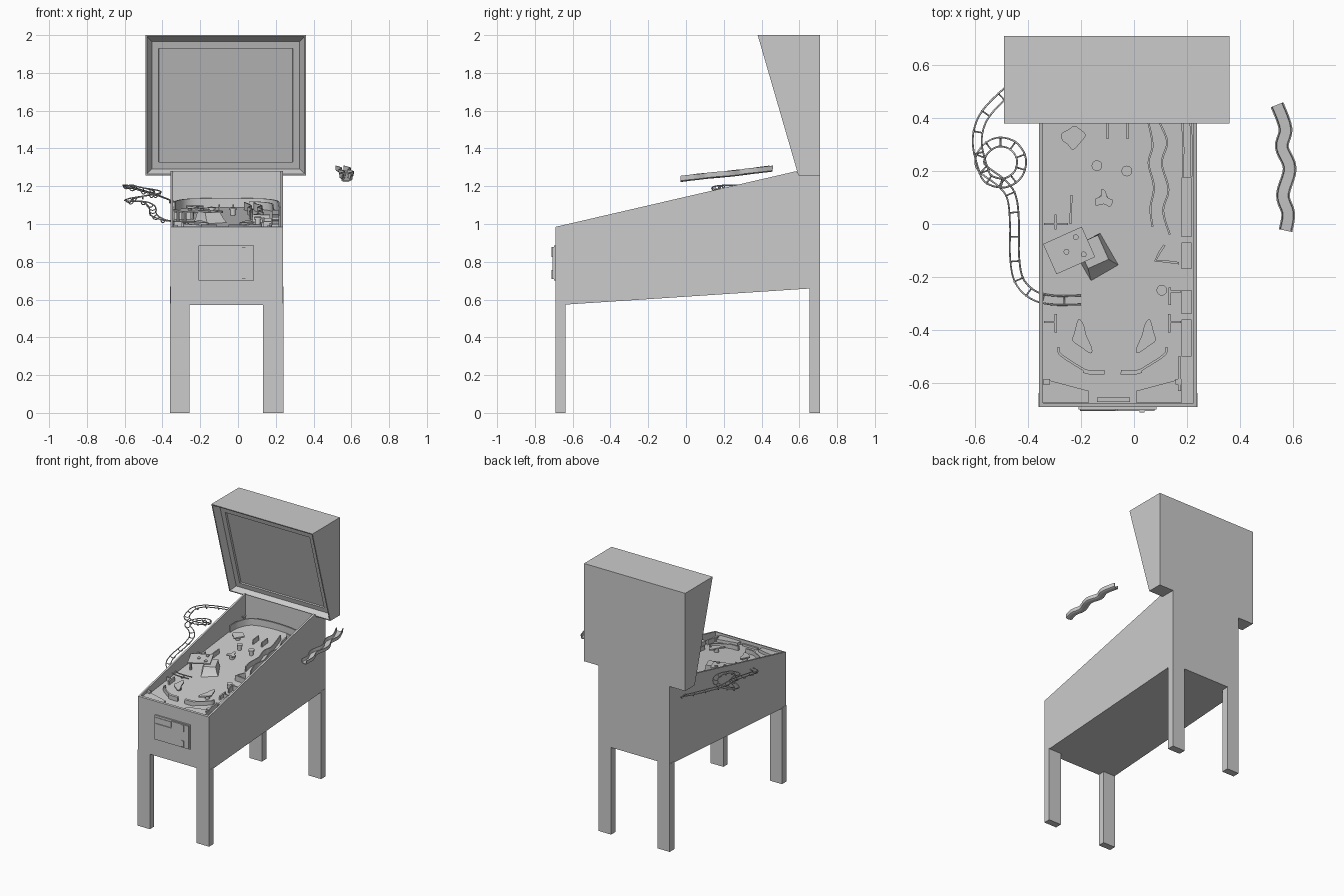
import bpy, bmesh, math
from mathutils import Vector, geometry

if "Cube" in bpy.data.objects:
    bpy.data.objects.remove(bpy.data.objects["Cube"])


def pf(y):
    """Height of the sloped playfield at depth y."""
    return 1.025 + 0.11 * y


def loft(name, rings, smooth=False):
    """Skin a list of equal closed rings and cap both ends."""
    bm = bmesh.new()
    rows = [[bm.verts.new(p) for p in r] for r in rings]
    n = len(rows[0])
    for a, b in zip(rows, rows[1:]):
        for i in range(n):
            j = (i + 1) % n
            bm.faces.new((a[i], a[j], b[j], b[i]))
    bm.faces.new(rows[0][::-1])
    bm.faces.new(rows[-1])
    bmesh.ops.recalc_face_normals(bm, faces=bm.faces)
    me = bpy.data.meshes.new(name)
    bm.to_mesh(me)
    bm.free()
    ob = bpy.data.objects.new(name, me)
    bpy.context.collection.objects.link(ob)
    if smooth:
        bpy.ops.object.select_all(action='DESELECT')
        ob.select_set(True)
        bpy.context.view_layer.objects.active = ob
        bpy.ops.object.shade_smooth_by_angle(angle=math.radians(40))
    return ob


def side_prism(name, prof, x0, x1):
    return loft(name, [[(x, y, z) for y, z in prof] for x in (x0, x1)])


def box(name, x0, x1, y0, y1, z0, z1):
    return side_prism(name, [(y0, z0), (y1, z0), (y1, z1), (y0, z1)], x0, x1)


def plan(name, pts, h, base=-0.003, smooth=False):
    """Extrude an outline seen from above, following the playfield slope."""
    return loft(name, [[(x, y, pf(y) + d) for x, y in pts] for d in (base, h)], smooth)


def block(name, x0, x1, y0, y1, h):
    return plan(name, [(x0, y0), (x1, y0), (x1, y1), (x0, y1)], h)


def spline(pts, steps=6, closed=False):
    """Catmull-Rom points through a short list of control points."""
    P = [Vector(p) for p in pts]
    n = len(P)
    out = []
    for i in range(n if closed else n - 1):
        q = [P[(i + k) % n] if closed else P[min(max(i + k, 0), n - 1)] for k in (-1, 0, 1, 2)]
        for s in range(steps):
            t = s / steps
            out.append(0.5 * (2 * q[1] + (q[2] - q[0]) * t + (2 * q[0] - 5 * q[1] + 4 * q[2] - q[3]) * t * t
                              + (3 * q[1] - q[0] - 3 * q[2] + q[3]) * t ** 3))
    if not closed:
        out.append(P[-1])
    return out


def sides(path):
    """Horizontal normal at every path point."""
    res = []
    for i in range(len(path)):
        d = path[min(i + 1, len(path) - 1)] - path[max(i - 1, 0)]
        res.append(Vector((-d.y, d.x)).normalized())
    return res


def wall(name, pts, t, h, steps=6):
    path = spline(pts, steps)
    nor = sides(path)
    outline = [p + n * t / 2 for p, n in zip(path, nor)] + [p - n * t / 2 for p, n in zip(path, nor)][::-1]
    return plan(name, [tuple(p) for p in outline], h, smooth=steps > 1)


def disc(x, y, r, n=20):
    return [(x + r * math.cos(math.tau * i / n), y + r * math.sin(math.tau * i / n)) for i in range(n)]


def tube(name, paths, r):
    cu = bpy.data.curves.new(name, 'CURVE')
    cu.dimensions = '3D'
    cu.bevel_depth, cu.bevel_resolution, cu.use_fill_caps = r, 1, True
    for path in paths:
        sp = cu.splines.new('POLY')
        sp.points.add(len(path) - 1)
        for pt, p in zip(sp.points, path):
            pt.co = (*p, 1)
    ob = bpy.data.objects.new(name, cu)
    bpy.context.collection.objects.link(ob)


# cabinet: solid core with sunken playfield, plus side panels and legs
XL, XR = -0.358, 0.238
core = [(-0.69, 0.57), (-0.69, 0.985), (-0.675, 0.988), (-0.675, pf(-0.675)), (0.58, pf(0.58)),
        (0.58, 1.278), (0.6, 1.257), (0.71, 1.257), (0.71, 0.662)]
side = [(-0.69, 0.57), (-0.69, 0.985), (0.585, 1.28), (0.6, 1.257), (0.71, 1.257), (0.71, 0.662)]
side_prism("cabinet_core", core, XL + 0.014, XR - 0.014)
side_prism("left_side_panel", side, XL, XL + 0.014)
side_prism("right_side_panel", side, XR - 0.014, XR)
for nm, y0, y1, top in (("front", -0.69, -0.638, 0.58), ("back", 0.655, 0.71, 0.668)):
    box(nm + "_left_leg", XL - 0.002, -0.258, y0, y1, 0, top)
    box(nm + "_right_leg", 0.133, XR + 0.002, y0, y1, 0, top)

# backbox with sloped front, flared frame and recessed glass
def slant(inset, d):
    x0, x1, z0, z1 = -0.49 + inset, 0.36 - inset, 1.257 + inset, 2.0 - inset
    f = lambda z: 0.595 - (z - 1.257) * 0.29 + d
    return [(x0, f(z0), z0), (x1, f(z0), z0), (x1, f(z1), z1), (x0, f(z1), z1)]

back = [(x, 0.71, z) for x, y, z in slant(0, 0)]
loft("backbox", [back, slant(0, 0), slant(0.008, 0), slant(0.034, 0.045), slant(0.07, 0.045), slant(0.072, 0.06)])

# coin door
box("coin_door", -0.21, 0.085, -0.7, -0.688, 0.7, 0.885)
door = [(-0.203, 0.708), (0.078, 0.708), (0.078, 0.878), (-0.065, 0.878), (-0.065, 0.825), (-0.203, 0.825)]
loft("coin_door_plate", [[(x, y, z) for x, z in door] for y in (-0.699, -0.706)])
box("coin_door_upper_plate", -0.203, -0.07, -0.704, -0.699, 0.831, 0.87)
for i, (z0, z1) in enumerate(((0.825, 0.877), (0.71, 0.757))):
    box(f"coin_slot_{i}", 0.02, 0.04, -0.712, -0.705, z0, z1)

# bumpers and irregular plastics
for i, (x, y) in enumerate(((-0.14, 0.22), (-0.027, 0.2), (0.105, -0.25))):
    plan(f"bumper_{i}", disc(x, y, 0.014), 0.03, smooth=True)
    plan(f"bumper_cap_{i}", disc(x, y, 0.02), 0.04, 0.028, smooth=True)
blobs = {
    "rear_plastic": [(-0.275, 0.34), (-0.25, 0.355), (-0.225, 0.37), (-0.2, 0.355), (-0.182, 0.335), (-0.2, 0.31),
                     (-0.23, 0.28), (-0.25, 0.3), (-0.27, 0.315)],
    "centre_plastic": [(-0.125, 0.13), (-0.108, 0.125), (-0.1, 0.1), (-0.08, 0.09), (-0.09, 0.065), (-0.115, 0.075),
                       (-0.145, 0.07), (-0.145, 0.095), (-0.125, 0.105)],
    "left_sling": [(-0.21, -0.36), (-0.19, -0.38), (-0.18, -0.42), (-0.158, -0.47), (-0.165, -0.488),
                   (-0.2, -0.465), (-0.232, -0.44), (-0.225, -0.41)],
}
MX = -0.15  # twice the mirror line of the lower playfield
blobs["right_sling"] = [(MX - x, y) for x, y in blobs["left_sling"]]
for nm, pts in blobs.items():
    plan(nm, [tuple(p) for p in spline(pts, 3, True)], 0.035, 0.025)
    cx, cy = sum(p[0] for p in pts) / len(pts), sum(p[1] for p in pts) / len(pts)
    plan(nm + "_post", disc(cx, cy, 0.018, 12), 0.026)

# lane guides, flippers and aprons, mirrored left and right
for nm, m in (("left", lambda x: x), ("right", lambda x: MX - 0.012 - x)):
    wall(nm + "_lane_guide", [(m(x), y) for x, y in ((-0.285, -0.465), (-0.275, -0.495), (-0.185, -0.553))], 0.009, 0.03)
    wall(nm + "_flipper", [(m(-0.19), -0.554), (m(-0.165), -0.56), (m(-0.112), -0.56)], 0.016, 0.032)
    wall(nm + "_outlane_post", [(m(-0.295), -0.34), (m(-0.295), -0.41)], 0.01, 0.03, 1)
    wall(nm + "_outlane_bar", [(m(-0.34), -0.37), (m(-0.3), -0.37)], 0.006, 0.03, 1)
    plan(nm + "_apron", [(m(-0.343), -0.607), (m(-0.32), -0.59), (m(-0.17), -0.63), (m(-0.17), -0.674),
                         (m(-0.343), -0.674)], 0.022)
    block(nm + "_apron_post", m(-0.33) - 0.012, m(-0.33) + 0.012, -0.605, -0.585, 0.035)
block("drain_tray", -0.14, -0.015, -0.672, -0.655, 0.015)

# straight guides around the field
for i, (a, b) in enumerate((((-0.1, 0.32), (-0.1, 0.39)), ((-0.025, 0.32), (-0.025, 0.39)), ((-0.236, 0.11), (-0.24, 0)),
                            ((-0.296, 0.035), (-0.296, -0.02)), ((-0.34, 0), (-0.25, 0)),
                            ((0.135, -0.24), (0.135, -0.305)), ((0.14, -0.255), (0.178, -0.255)))):
    wall(f"guide_{i}", [a, b], 0.008, 0.035, 1)

# shooter lane blocks on the right
for i, (y0, y1) in enumerate(((-0.05, 0.175), (-0.17, -0.07), (-0.34, -0.25), (-0.5, -0.36))):
    block(f"shooter_lane_block_{i}", 0.18, 0.217, y0, y1, 0.03)
wall("shooter_lane_wall", [(0.172, -0.5), (0.172, -0.63)], 0.01, 0.035, 1)
wall("right_target_bank", [(0.115, -0.08), (0.095, -0.11), (0.08, -0.14), (0.11, -0.14), (0.17, -0.148)], 0.009, 0.04, 1)

# arch and winding walls of the rear lanes
wall("rear_arch", [(-0.335, 0.38), (-0.32, 0.46), (-0.25, 0.54), (-0.06, 0.565), (0.13, 0.54), (0.2, 0.46), (0.215, 0.36),
                   (0.217, 0.18)], 0.008, 0.05)
wall("rear_inner_arch", [(0.06, 0.5), (0.13, 0.47), (0.175, 0.41), (0.185, 0.33), (0.185, 0.18)], 0.008, 0.04)
wall("winding_wall_left", [(0.035, 0.46), (0.05, 0.4), (0.07, 0.3), (0.055, 0.23), (0.075, 0.14), (0.062, 0.06), (0.07, -0.01)], 0.007, 0.04)
wall("winding_wall_right", [(0.085, 0.46), (0.095, 0.39), (0.125, 0.31), (0.105, 0.23), (0.13, 0.13), (0.11, 0.05),
                            (0.135, -0.04)], 0.007, 0.04)

# central toy: tilted plate on posts and a flared ramp
def turned(cx, cy, w, d, a):
    c, s = math.cos(a), math.sin(a)
    return [(cx + x * w * c - y * d * s, cy + x * w * s + y * d * c)
            for x, y in ((-.5, -.5), (.5, -.5), (.5, .5), (-.5, .5))]

A = math.radians(24)
plan("toy_plate", turned(-0.245, -0.1, 0.16, 0.125, A), 0.062, 0.054)
for i, (x, y) in enumerate(turned(-0.245, -0.1, 0.12, 0.09, A)):
    plan(f"toy_post_{i}", disc(x, y, 0.008, 10), 0.056)
for i, (x, y) in enumerate(((-0.255, -0.105), (-0.22, -0.05), (-0.19, -0.115))):
    plan(f"toy_screw_{i}", disc(x, y, 0.011, 10), 0.07, 0.06)
low, high = turned(-0.145, -0.125, 0.12, 0.14, math.radians(-60 + 90)), turned(-0.155, -0.105, 0.085, 0.1, A)
loft("toy_ramp", [[(x, y, pf(y) - 0.002) for x, y in low],
                  [(x * .5 + u * .5, y * .5 + v * .5, pf(y) + 0.022) for (x, y), (u, v) in zip(low, high)],
                  [(x, y, pf(y) + 0.053) for x, y in high]], True)

# wire ramp outside the left wall, with one spiral turn
start = [(-0.33, 0.56, 1.115), (-0.42, 0.54, 1.15), (-0.5, 0.48, 1.175), (-0.57, 0.4, 1.195), (-0.592, 0.31, 1.205),
         (-0.57, 0.21, 1.205)]
loop = [(-0.502 + 0.078 * math.cos(a), 0.232 + 0.078 * math.sin(a), 1.2 - 0.011 * k)
        for k, a in enumerate(math.radians(235 + 45 * k) for k in range(8))]
end = [(-0.5, 0.155, 1.118), (-0.462, 0.1, 1.1), (-0.451, 0, 1.08), (-0.451, -0.12, 1.06), (-0.435, -0.21, 1.04),
       (-0.385, -0.265, 1.02), (-0.31, -0.287, 1.012), (-0.2, -0.287, 1.012)]
path = spline(start + loop + end, 5)
nor = [n.to_3d() for n in sides(path)]
up = Vector((0, 0, 1))
tube("wire_ramp_rails", [[p + n * s * 0.017 + up * h for p, n in zip(path, nor)]
                         for s, h in ((1, 0), (-1, 0))], 0.0035)
ribs = []
for p, n in list(zip(path, nor))[2::4]:
    ribs.append([p + n * 0.019 * math.cos(a) - up * 0.016 * math.sin(a) for a in (math.pi * k / 6 for k in range(7))])
tube("wire_ramp_ribs", ribs, 0.003)

# winding channel ramp floating on the right
snake = spline([(0.54, 0.45, 1.277), (0.572, 0.36, 1.266), (0.558, 0.29, 1.257), (0.588, 0.21, 1.248),
                (0.562, 0.11, 1.239), (0.582, 0.04, 1.231), (0.572, -0.025, 1.223)], 5)
sect = [(-0.026, 0.032), (-0.024, 0.006), (-0.014, 0), (0.014, 0), (0.024, 0.006), (0.026, 0.032),
        (0.021, 0.032), (0.019, 0.008), (-0.019, 0.008), (-0.021, 0.032)]
loft("winding_channel_ramp", [[p + n.to_3d() * u + up * v for u, v in sect] for p, n in zip(snake, sides(snake))], True)
